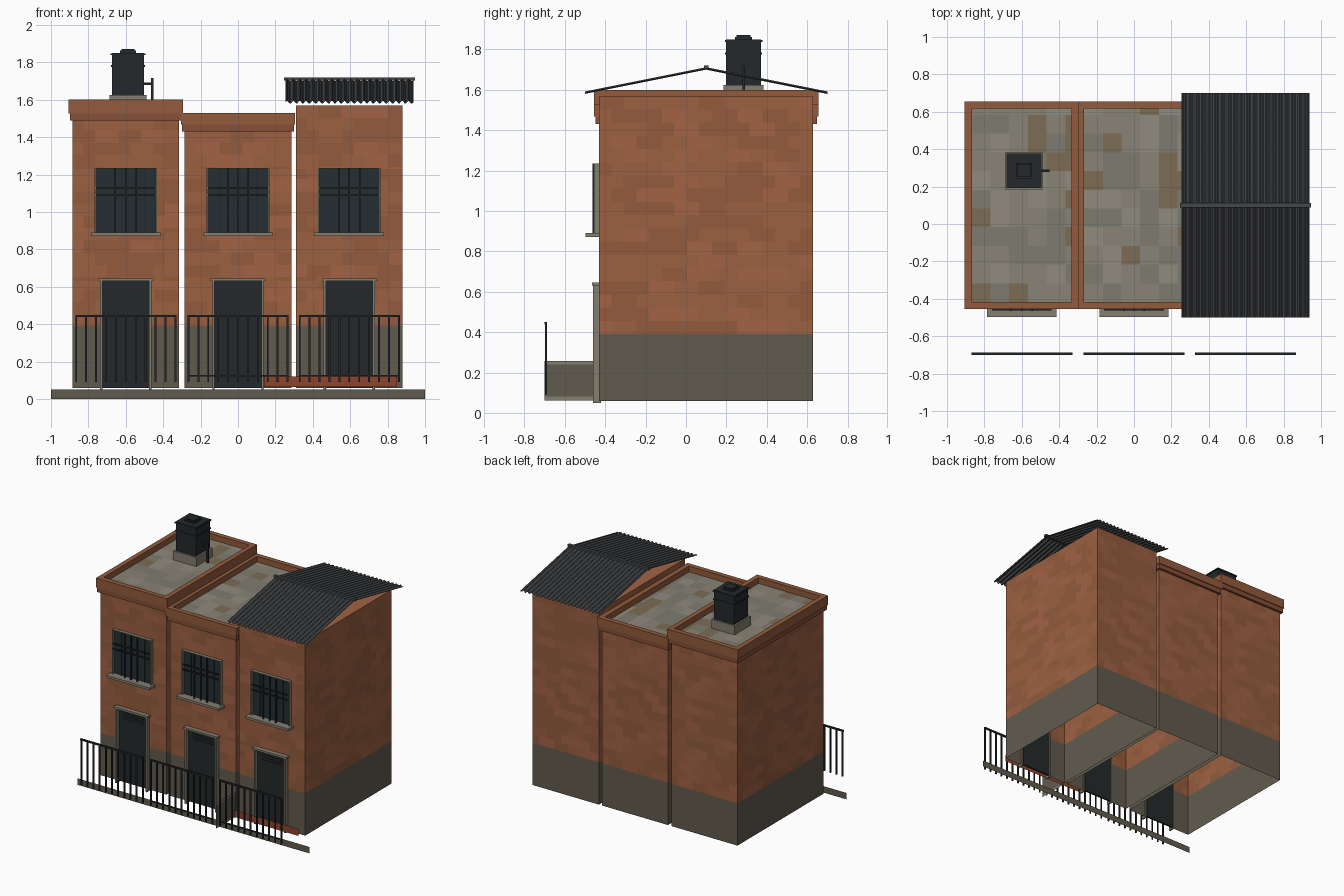
import bpy, bmesh, math, random
from mathutils import Vector

if "Cube" in bpy.data.objects:
    bpy.data.objects.remove(bpy.data.objects["Cube"])

random.seed(4)


def mat(name, r, g, b):
    m = bpy.data.materials.new(name)
    m.diffuse_color = (r, g, b, 1)
    m.use_nodes = True
    m.node_tree.nodes["Principled BSDF"].inputs["Base Color"].default_value = m.diffuse_color
    return m


BRICKS = [mat("brick_a", .33, .115, .052), mat("brick_b", .29, .105, .045),
          mat("brick_c", .36, .125, .060)]
PLINTH = mat("render_grey", .12, .105, .078)
STONE = mat("stone", .23, .21, .16)
DARK = mat("dark_paint", .018, .022, .024)
GLASS = mat("glass", .018, .028, .032)
METAL = mat("sheet_metal", .06, .064, .069)
TRIM = mat("brick_trim", .24, .08, .038)
RED = mat("red_step", .26, .06, .03)
TILES = [mat("tile_a", .25, .23, .18), mat("tile_b", .21, .20, .16),
         mat("tile_c", .28, .26, .21), mat("tile_d", .20, .15, .09)]


def finish(name, bm, mats):
    me = bpy.data.meshes.new(name)
    bm.to_mesh(me)
    bm.free()
    for m in mats:
        me.materials.append(m)
    ob = bpy.data.objects.new(name, me)
    bpy.context.collection.objects.link(ob)
    return ob


def boxes(name, m, *bounds):
    """One object made of boxes given as (x0, x1, y0, y1, z0, z1)."""
    bm = bmesh.new()
    for x0, x1, y0, y1, z0, z1 in bounds:
        for v in bmesh.ops.create_cube(bm, size=1)["verts"]:
            v.co = ((x0 + x1) / 2 + v.co.x * (x1 - x0),
                    (y0 + y1) / 2 + v.co.y * (y1 - y0),
                    (z0 + z1) / 2 + v.co.z * (z1 - z0))
    return finish(name, bm, [m])


def quad(bm, pts, index=0):
    f = bm.faces.new([bm.verts.new(p) for p in pts])
    f.material_index = index


def sheet(name, m, *pts):
    bm = bmesh.new()
    quad(bm, pts)
    return finish(name, bm, [m])


def steps(a, b, size, offset=0):
    """Dividing lines between a and b."""
    out, p = [a], a + (offset or size)
    while p < b - .01:
        out.append(p)
        p += size
    return out + [b]


Y0, Y1, ZB, BAND, HALF = -.43, .63, .06, .39, .285
DOOR, WINDOW = (-.125, .125, ZB, .63), (-.16, .16, .89, 1.23)


def walls(name, cx, top):
    """Open-bottomed brick shell with a grey base band and front openings."""
    bm = bmesh.new()
    x0, x1 = cx - HALF, cx + HALF
    sides = [((x0, Y0), (1, 0), x1 - x0, True), ((x1, Y0), (0, 1), Y1 - Y0, False),
             ((x1, Y1), (-1, 0), x1 - x0, False), ((x0, Y1), (0, -1), Y1 - Y0, False)]
    for (ox, oy), (dx, dy), length, front in sides:
        holes = [(a + HALF, b + HALF, c, d) for a, b, c, d in (DOOR, WINDOW)] if front else []
        zs = sorted({ZB, *steps(BAND, top, .0655), *(z for h in holes for z in h[2:])})
        for za, zb in zip(zs, zs[1:]):
            zm = (za + zb) / 2
            row = int((zm - BAND) / .0655)
            us = {0, length} if zm < BAND else set(steps(0, length, .125, .06 * (1 + row % 2)))
            live = [h for h in holes if h[2] < zm < h[3]]
            us = sorted(us | {u for h in live for u in h[:2]})
            for ua, ub in zip(us, us[1:]):
                if any(h[0] < (ua + ub) / 2 < h[1] for h in live):
                    continue
                index = 3 if zm < BAND else random.choice((0, 0, 1, 1, 2))
                quad(bm, [(ox + dx * u, oy + dy * u, z)
                          for u, z in ((ua, za), (ub, za), (ub, zb), (ua, zb))], index)
    quad(bm, [(x0, Y0, top), (x1, Y0, top), (x1, Y1, top), (x0, Y1, top)], 2)
    finish(name, bm, BRICKS + [PLINTH])


def parapet(n, cx, z0, z1):
    """Lower course, raised rim and tiled flat roof."""
    xa, xb, ya, yb, t = cx - .305, cx + .305, -.455, .655, .038
    boxes(f"parapet_course_{n}", TRIM, (xa + .006, xb - .006, ya + .006, yb - .006, z0, z0 + .037))
    zr = z0 + .037
    boxes(f"parapet_rim_{n}", BRICKS[1],
          (xa, xb, ya, ya + t, zr, z1), (xa, xb, yb - t, yb, zr, z1),
          (xa, xa + t, ya + t, yb - t, zr, z1), (xb - t, xb, ya + t, yb - t, zr, z1))
    bm = bmesh.new()
    xs, ys, z = steps(xa + t, xb - t, .1), steps(ya + t, yb - t, .1), z1 - .045
    for a, b in zip(xs, xs[1:]):
        for c, d in zip(ys, ys[1:]):
            quad(bm, [(a, c, z), (b, c, z), (b, d, z), (a, d, z)],
                 random.choice((0, 0, 0, 1, 1, 2, 2, 3)))
    finish(f"roof_tiles_{n}", bm, TILES)


def door(n, cx):
    a, b, _, top = DOOR
    boxes(f"door_{n}", DARK, (cx + a, cx + b, -.43, -.415, ZB, top),
          *[(cx - .085, cx + .085, -.437, -.43, z, z + .008) for z in (.55, .57, .59, .61)])
    boxes(f"door_frame_{n}", STONE,
          (cx + a - .012, cx + a, -.46, -.42, .05, top), (cx + b, cx + b + .012, -.46, -.42, .05, top),
          (cx + a - .022, cx + b + .022, -.466, -.42, top, top + .015))


def window(n, cx):
    a, b, lo, hi = WINDOW
    boxes(f"window_glass_{n}", GLASS, (cx + a, cx + b, -.435, -.42, lo, hi))
    boxes(f"window_frame_{n}", STONE,
          (cx + a - .008, cx + a, -.455, -.42, lo, hi), (cx + b, cx + b + .008, -.455, -.42, lo, hi),
          (cx + a - .008, cx + b + .008, -.455, -.42, hi, hi + .006))
    boxes(f"window_sill_{n}", STONE, (cx - .185, cx + .185, -.498, -.42, .872, lo))
    boxes(f"window_bars_{n}", DARK,
          *[(cx + x - .004, cx + x + .004, -.464, -.456, lo, hi + .004) for x in (-.055, 0, .055)],
          *[(cx + a, cx + b, -.462, -.454, z - .004, z + .004) for z in (1.09, 1.13)],
          *[(cx + x - .003, cx + x + .003, -.44, -.435, lo, hi) for x in (-.1, .1)])


def railing(n, cx):
    parts = [(cx - .27, cx + .27, -.7, -.688, .438, .45)]
    parts += [(x - .005, x + .005, -.699, -.689, .09, .44)
              for x in (cx - .265 + .053 * i for i in range(11))]
    if n > 1:
        parts.append((cx - .27, cx + .27, -.698, -.69, .121, .129))
    boxes(f"railing_{n}", DARK, *parts)


# three terraced houses
for n, cx, top in ((1, -.6, 1.5), (2, 0, 1.435), (3, .595, 1.57)):
    walls(f"house_walls_{n}", cx, top)
    door(n, cx)
    window(n, cx)
    railing(n, cx)
parapet(1, -.6, 1.49, 1.6)
parapet(2, 0, 1.43, 1.53)

# corrugated gable roof on the right-hand house
bm = bmesh.new()
N = 20 * 6
rows = []
for y, z in ((-.5, 1.586), (.1, 1.706), (.7, 1.586)):
    rows.append([bm.verts.new((.253 + .685 * i / N, y, z + .007 * math.sin(math.tau * i / 6)))
                 for i in range(N + 1)])
for r, s in zip(rows, rows[1:]):
    for i in range(N):
        bm.faces.new((r[i], r[i + 1], s[i + 1], s[i]))
finish("corrugated_roof", bm, [METAL])
boxes("ridge_cap", METAL, (.245, .945, .089, .111, 1.702, 1.72))

# rooftop water tank
tx, ty = -.588, .285


def block(h, z0, z1):
    return (tx - h, tx + h, ty - h, ty + h, z0, z1)


boxes("tank_base", STONE, block(.1, 1.555, 1.625))
boxes("water_tank", DARK, block(.086, 1.625, 1.85), block(.092, 1.775, 1.785),
      block(.093, 1.838, 1.848), block(.042, 1.85, 1.862), block(.035, 1.862, 1.872))
boxes("tank_pipe", DARK, (-.51, -.455, ty - .006, ty + .006, 1.68, 1.692),
      (-.465, -.453, ty - .006, ty + .006, 1.555, 1.715))

# thin kerb, red step front and low dividing wall
sheet("kerb", PLINTH, (-1, -.55, 0), (1, -.55, 0), (1, -.55, .05), (-1, -.55, .05))
sheet("red_step", RED, (.14, -.47, .065), (.85, -.47, .065), (.85, -.47, .12), (.14, -.47, .12))
for name, m, za, zb in (("divider_foot", STONE, .062, .08), ("divider_wall", PLINTH, .08, .24),
                        ("divider_cap", STONE, .24, .258)):
    sheet(name, m, (.3, -.7, za), (.3, -.46, za), (.3, -.46, zb), (.3, -.7, zb))
